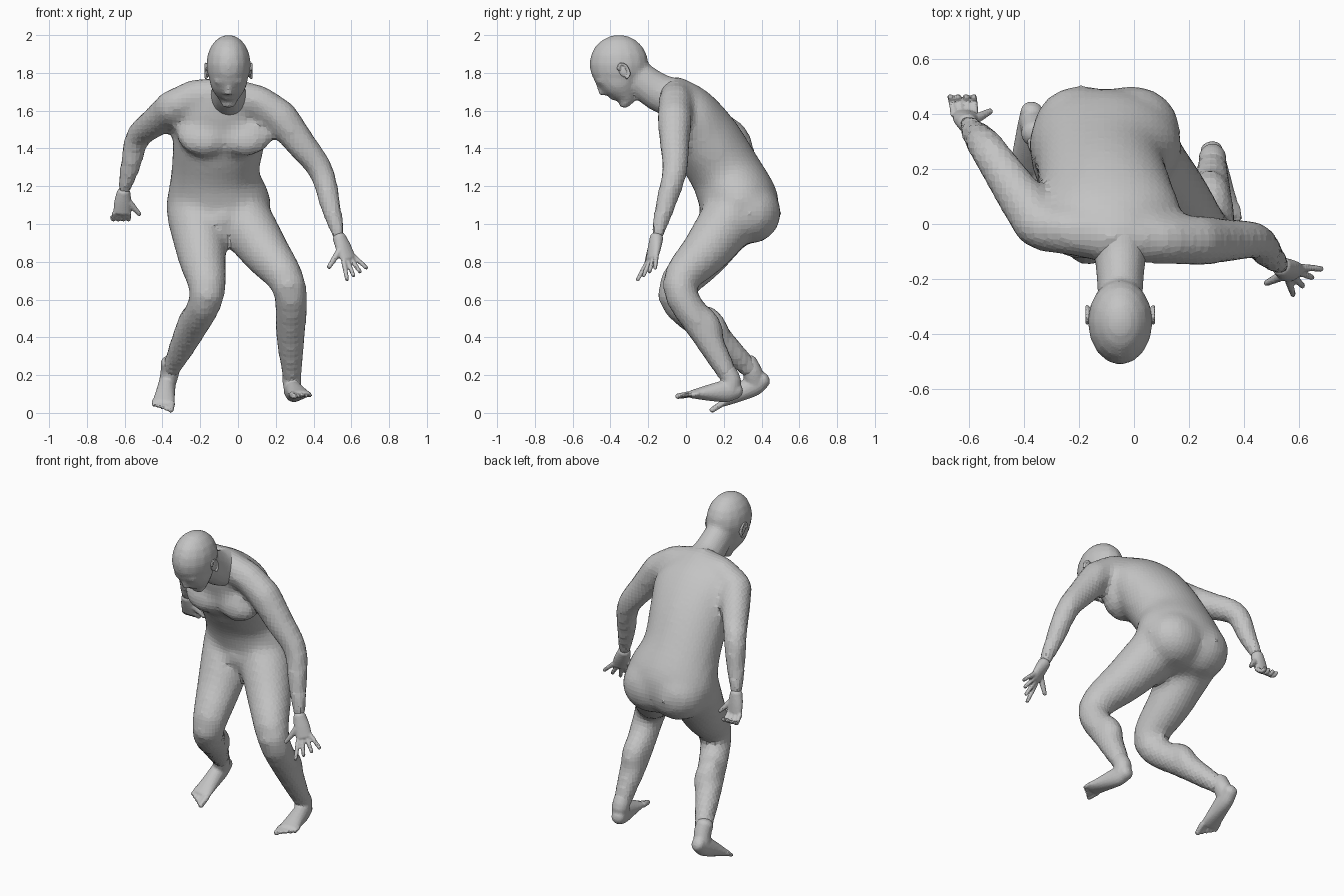
import bpy, bmesh, math
from mathutils import Vector, Matrix

cube = bpy.data.objects.get("Cube")
if cube:
    bpy.data.objects.remove(cube, do_unlink=True)

skin = bpy.data.materials.new("plain_grey")
skin.use_nodes = True
skin.diffuse_color = (.55, .55, .55, 1)
skin.node_tree.nodes["Principled BSDF"].inputs["Base Color"].default_value = skin.diffuse_color

ACROSS, DEPTH, UP = Vector((1, 0, 0)), Vector((0, 1, 0)), Vector((0, 0, 1))


def spline(rows, steps):
    """Smooth curve through rows of x, y, z, half width, half depth."""
    points = [Vector(row) for row in rows]
    points = [points[0] * 2 - points[1]] + points + [points[-1] * 2 - points[-2]]
    curve = []
    for before, start, end, after in zip(points, points[1:], points[2:], points[3:]):
        tangent_in, tangent_out = (end - before) / 2, (after - start) / 2
        for step in range(steps):
            t = step / steps
            ease = t * t * (3 - 2 * t)
            curve.append(start + (end - start) * ease
                         + tangent_in * t * (1 - t) ** 2 - tangent_out * t * t * (1 - t))
    return curve + [points[-2]]


def loft(bm, rows, side=ACROSS, steps=3, sides=16):
    """Closed tube of elliptical rings with rounded ends."""
    curve = spline(rows, steps)
    centres = [Vector(point[:3]) for point in curve]
    last = len(curve) - 1
    rings = []

    def ring(centre, tangent, width, depth):
        u = (side - tangent * side.dot(tangent)).normalized()
        v = tangent.cross(u)
        angles = [math.tau * k / sides for k in range(sides)]
        rings.append([bm.verts.new(centre + u * width * math.cos(w) + v * depth * math.sin(w))
                      for w in angles])

    for i, point in enumerate(curve):
        tangent = (centres[min(i + 1, last)] - centres[max(i - 1, 0)]).normalized()
        width, depth = point[3], point[4]
        rounding = [(tangent * min(width, depth) * offset, scale) for offset, scale in ((.6, .35), (.35, .8))]
        if i == 0:
            for shift, scale in rounding:
                ring(centres[i] - shift, tangent, width * scale, depth * scale)
        ring(centres[i], tangent, width, depth)
        if i == last:
            for shift, scale in reversed(rounding):
                ring(centres[i] + shift, tangent, width * scale, depth * scale)
    for low, high in zip(rings, rings[1:]):
        for k in range(sides):
            following = (k + 1) % sides
            bm.faces.new((low[k], low[following], high[following], high[k]))
    bm.faces.new(rings[0][::-1])
    bm.faces.new(rings[-1])


def limb(bm, joints, radii, side):
    """Round tube along three joints, with radii spaced evenly from first to last."""
    first, middle, end = [Vector(joint) for joint in joints]
    path = [first, first.lerp(middle, .5), middle, middle.lerp(end, .5), end]
    loft(bm, [(*point, radius, radius) for point, radius in zip(path, radii)], side, steps=4)


def ball(bm, centre, radii, tilt=0):
    matrix = Matrix.Translation(centre) @ Matrix.Rotation(tilt, 4, 'X') @ Matrix.Diagonal((*radii, 1))
    bmesh.ops.create_uvsphere(bm, u_segments=16, v_segments=10, radius=1, matrix=matrix)


def finish(name, bm, voxel, smoothing):
    """Fuse the overlapping volumes into one faceted surface."""
    bmesh.ops.recalc_face_normals(bm, faces=bm.faces)
    mesh = bpy.data.meshes.new(name)
    bm.to_mesh(mesh)
    bm.free()
    mesh.materials.append(skin)
    part = bpy.data.objects.new(name, mesh)
    bpy.context.collection.objects.link(part)
    fuse = part.modifiers.new("fuse", 'REMESH')
    fuse.mode = 'VOXEL'
    fuse.voxel_size = voxel
    soften = part.modifiers.new("soften", 'SMOOTH')
    soften.factor = .5
    soften.iterations = smoothing


# Torso, leaning forward from the pelvis to the base of the neck
body = bmesh.new()
loft(body, [(-.1, .3, 1, .23, .17), (-.105, .285, 1.1, .28, .21), (-.12, .21, 1.27, .235, .19),
            (-.1, .1, 1.45, .245, .185), (-.08, .01, 1.6, .25, .15), (-.06, -.07, 1.71, .13, .09)],
     steps=5, sides=24)

# Chest and buttocks on each side of the body's middle, and the groin between the legs
for sign in (-1, 1):
    ball(body, (-.07 + sign * .11, -.035, 1.48), (.15, .08, .13), -.5)
    ball(body, (-.1 + sign * .09, .34, 1.06), (.18, .165, .165))
ball(body, (-.085, .17, 1.03), (.1, .11, .1))

# Arms, with sloping shoulder muscles reaching in to the neck
right_wrist, left_wrist = Vector((-.605, .365, 1.17)), Vector((.535, -.155, .93))
neck_base = Vector((-.06, -.05, 1.69))
arm_radii = (.094, .082, .068, .057, .036)
for shoulder, elbow, wrist, side in (
        ((-.34, -.01, 1.625), (-.53, .27, 1.46), right_wrist, ACROSS + DEPTH),
        ((.22, -.06, 1.575), (.44, -.06, 1.28), left_wrist, DEPTH)):
    slope = neck_base.lerp(Vector(shoulder), .6) + UP * .025
    limb(body, (neck_base, slope, shoulder), [.09] * 5, DEPTH)
    limb(body, (shoulder, elbow, wrist), arm_radii, side)

# Legs, both bent at the knee, with calves swelling behind the shins
right_ankle, left_ankle = Vector((-.36, .35, .22)), Vector((.285, .24, .17))
leg_radii = (.16, .13, .093, .08, .05)
for hip, knee, ankle in (((-.22, .25, 1.05), (-.165, -.06, .62), right_ankle),
                         ((.01, .25, 1.05), (.27, -.035, .67), left_ankle)):
    limb(body, (hip, knee, ankle), leg_radii, ACROSS)
    ball(body, Vector(knee).lerp(ankle, .42) + DEPTH * .03 + UP * .015, (.075, .07, .12), .6)
finish("body", body, .024, 7)

# Head and neck, tilted down, with a narrowing jaw
head = bmesh.new()
middle = -.05
skull = Vector((middle, -.355, 1.845))
loft(head, [(middle, -.04, 1.66, .11, .11), (middle, -.15, 1.7, .09, .1), (middle, -.29, 1.8, .08, .09)])
ball(head, skull, (.118, .157, .157))
loft(head, [(middle, -.37, 1.8, .106, .125), (middle, -.34, 1.73, .094, .1),
            (middle, -.305, 1.655, .048, .04)], steps=5)

# Nose, lips, chin, brows and nostrils
loft(head, [(middle, -.465, 1.74, .011, .011), (middle, -.445, 1.69, .019, .019)])
ball(head, (middle, -.388, 1.665), (.03, .014, .013))
ball(head, (middle, -.325, 1.635), (.04, .03, .022))
for sign in (-1, 1):
    ball(head, (middle + sign * .042, -.455, 1.755), (.036, .014, .014))
    ball(head, (middle + sign * .013, -.435, 1.69), (.011, .012, .011))
finish("head", head, .013, 4)

# Ears: a thin plate with a curled rim, tilted with the head
for name, sign in (("right_ear", -1), ("left_ear", 1)):
    ear = bmesh.new()
    centre = skull + Vector((sign * .11, .025, -.035))
    ball(ear, centre, (.012, .026, .036), .45)
    tilt = Matrix.Rotation(.45, 3, 'X')
    rim = []
    for k in range(8):
        angle = math.radians(k * 36 - 100)
        out = Vector((sign * .01, .025 * math.cos(angle), .04 * math.sin(angle)))
        rim.append((*(centre + tilt @ out), .008, .008))
    loft(ear, rim, ACROSS, 2, 8)
    finish(name, ear, .005, 2)


# Hands: a flat palm, four bent fingers fanned across it and a thumb
def hand(name, wrist, knuckles, across, reach, curl, fan, thumb_tip):
    bm = bmesh.new()
    knuckles, across, reach, curl = Vector(knuckles), Vector(across).normalized(), Vector(reach), Vector(curl)
    palm = wrist.lerp(knuckles, .5)
    loft(bm, [(*wrist, .036, .036), (*palm, .046, .03), (*knuckles, .046, .021)], across)
    hint = across + Vector((0, .1, .2))
    for i in range(4):
        place = across * (i - 1.5)
        base = knuckles + place * .025
        tip = base + reach + place * fan
        bend = base.lerp(tip, .5) + curl
        loft(bm, [(*base, .014, .014), (*bend, .013, .013), (*tip, .011, .011)], hint, 3, 8)
    thumb_base = palm - across * .032
    loft(bm, [(*thumb_base, .02, .02), (*thumb_tip, .012, .012)], DEPTH, 4, 8)
    finish(name, bm, .006, 3)


hand("left_hand", left_wrist, (.585, -.18, .815), (.5, .45, .3),
     reach=(.045, -.03, -.08), curl=(0, 0, 0), fan=.026, thumb_tip=(.48, -.215, .77))
hand("right_hand", right_wrist, (-.615, .395, 1.06), -ACROSS,
     reach=(-.01, .07, -.02), curl=(0, .01, -.025), fan=.004, thumb_tip=(-.52, .41, 1.05))


# Feet: an ankle, a sole thinning from heel to ball, and toes with the big toe inside
def foot(name, ankle, heel, ball_of_foot, inner):
    bm = bmesh.new()
    heel, front = Vector(heel), Vector(ball_of_foot)
    forward = (front - heel).normalized()
    across = (ACROSS - forward * ACROSS.dot(forward)).normalized()
    sections = ((0, .04, .042), (.25, .046, .058), (.6, .052, .044), (1, .06, .02))
    loft(bm, [(*heel.lerp(front, along), width, depth) for along, width, depth in sections])
    instep = heel.lerp(front, .2)
    loft(bm, [(*(ankle + UP * .05 - DEPTH * .025), .05, .05), (*ankle, .05, .052), (*instep, .045, .06)])
    for i in range(5):
        base = front + across * inner * (.046 - .024 * i) - forward * .008 * i
        tip = base + forward * (.065 - .004 * i) - UP * .004
        radius = .013 if i else .018
        loft(bm, [(*base, radius, radius), (*tip, radius * .9, radius * .9)], across, 3, 8)
    finish(name, bm, .007, 4)


foot("left_foot", left_ankle, (.28, .275, .12), (.33, .025, .098), -1)
foot("right_foot", right_ankle, (-.37, .415, .18), (-.395, .195, .052), 1)
